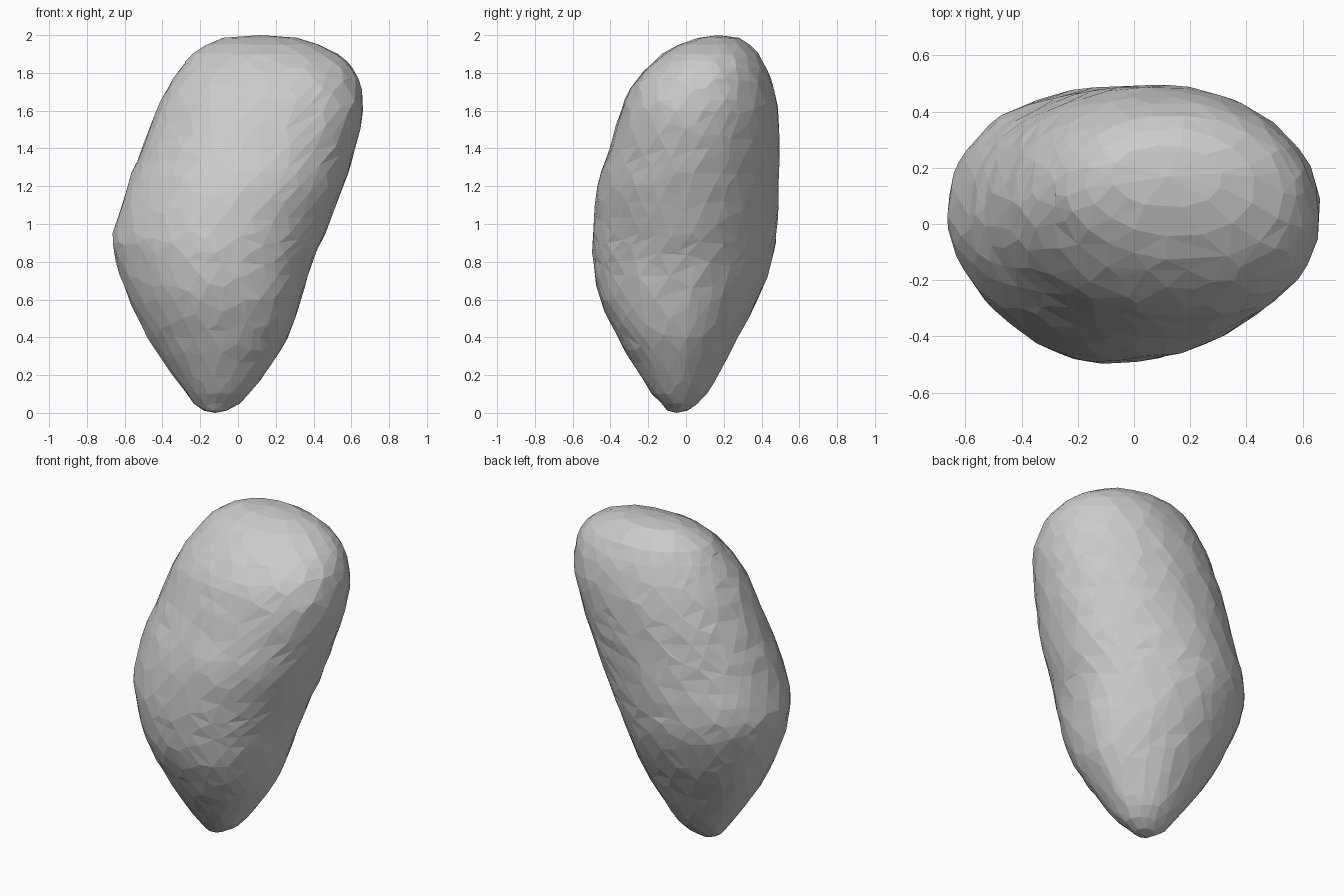
import bpy, bmesh, math, random

if "Cube" in bpy.data.objects:
    bpy.data.objects.remove(bpy.data.objects["Cube"])

random.seed(4)
SIDES = 36

# Cross-sections: z, x min, x max, y min, y max
SECTIONS = [
    (0.012, -0.18, -0.06, -0.10, 0.01),
    (0.05, -0.235, 0.01, -0.13, 0.06),
    (0.10, -0.27, 0.06, -0.18, 0.11),
    (0.20, -0.345, 0.135, -0.245, 0.17),
    (0.40, -0.48, 0.265, -0.36, 0.275),
    (0.60, -0.575, 0.335, -0.455, 0.38),
    (0.80, -0.645, 0.395, -0.49, 0.455),
    (0.95, -0.662, 0.46, -0.495, 0.48),
    (1.20, -0.585, 0.56, -0.47, 0.49),
    (1.40, -0.51, 0.62, -0.405, 0.495),
    (1.60, -0.43, 0.662, -0.345, 0.488),
    (1.72, -0.37, 0.65, -0.295, 0.465),
    (1.82, -0.305, 0.61, -0.215, 0.43),
    (1.90, -0.24, 0.53, -0.125, 0.385),
    (1.95, -0.17, 0.43, -0.04, 0.34),
    (1.985, -0.08, 0.31, 0.06, 0.28),
]


def spline(p0, p1, p2, p3, t):
    # Smooth curve weighted for the uneven section spacing
    h = p2[0] - p1[0]
    out = [p1[0] + h * t]
    for i in range(1, 5):
        m1 = (p2[i] - p0[i]) / (p2[0] - p0[0]) * h
        m2 = (p3[i] - p1[i]) / (p3[0] - p1[0]) * h
        out.append((2*t**3 - 3*t**2 + 1) * p1[i] + (t**3 - 2*t**2 + t) * m1
                   + (3*t**2 - 2*t**3) * p2[i] + (t**3 - t**2) * m2)
    return out


def ring(bm, sec, offset):
    # Rounded outline with a different fullness in each quarter
    z, x0, x1, y0, y1 = sec
    px = (x0 + x1) / 2
    blend = min(1, max(0, (z - 1.0) / 0.6))
    py = (y0 + y1) / 2 + (0.04 - 0.06 * blend) * (y1 - y0)
    rough = 0.004 * min(1, (x1 - x0))
    full = {(1, -1): 2.45 - 0.25 * max(0, 1 - abs(z - 1.1) / 0.5),
            (-1, -1): 1.72 + 0.15 * blend,
            (-1, 1): 2.15,
            (1, 1): 1.75 + 0.2 * blend}
    verts = []
    for k in range(SIDES):
        a = 2 * math.pi * (k + offset) / SIDES
        c, s = math.cos(a), math.sin(a)
        n = full[(1 if c >= 0 else -1, 1 if s >= 0 else -1)]
        r = (abs(c) ** n + abs(s) ** n) ** (-1 / n)
        x = px + r * c * ((x1 - px) if c > 0 else (px - x0))
        y = py + r * s * ((y1 - py) if s > 0 else (py - y0))
        verts.append(bm.verts.new((x + random.uniform(-rough, rough),
                                   y + random.uniform(-rough, rough),
                                   z + random.uniform(-rough, rough))))
    return verts


# Stone body: lofted rings with closed tips
bm = bmesh.new()
levels = []
last = len(SECTIONS) - 1
for i in range(last):
    p = [SECTIONS[min(max(i + d, 0), last)] for d in (-1, 0, 1, 2)]
    gap = p[2][0] - p[1][0]
    steps = 3 if gap > 0.14 else 2 if gap > 0.07 else 1
    levels += [spline(*p, j / steps) for j in range(steps)]
levels.append(SECTIONS[-1])

rings = [ring(bm, sec, 0.5 * (i % 2)) for i, sec in enumerate(levels)]
for i, (lo, hi) in enumerate(zip(rings, rings[1:])):
    for k in range(SIDES):
        n = (k + 1) % SIDES
        if i % 2 == 0:
            bm.faces.new((lo[k], lo[n], hi[k]))
            bm.faces.new((lo[n], hi[n], hi[k]))
        else:
            bm.faces.new((lo[k], lo[n], hi[n]))
            bm.faces.new((lo[k], hi[n], hi[k]))
bottom = bm.verts.new((-0.12, -0.05, 0.0))
top = bm.verts.new((0.12, 0.17, 2.0))
for k in range(SIDES):
    n = (k + 1) % SIDES
    bm.faces.new((rings[0][n], rings[0][k], bottom))
    bm.faces.new((rings[-1][k], rings[-1][n], top))
bmesh.ops.recalc_face_normals(bm, faces=bm.faces)

mesh = bpy.data.meshes.new("stone")
bm.to_mesh(mesh)
bm.free()
stone = bpy.data.objects.new("stone", mesh)
bpy.context.collection.objects.link(stone)

# Irregular flat facets
facets = stone.modifiers.new("facets", 'DECIMATE')
facets.ratio = 0.5
